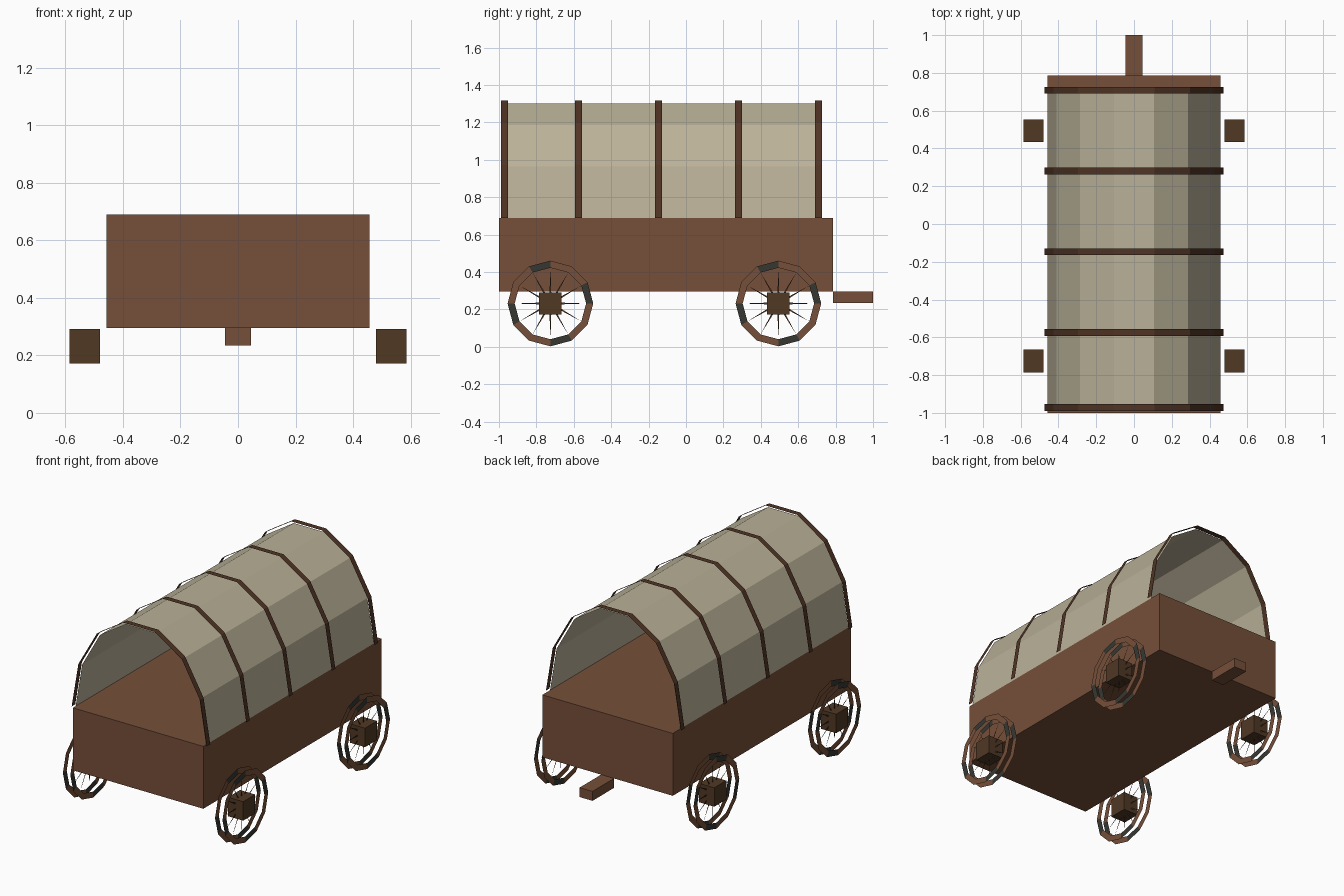
import bpy
from math import cos, sin, radians

cube = bpy.data.objects.get("Cube")
if cube:
    bpy.data.objects.remove(cube, do_unlink=True)


def material(name, rgb):
    # sRGB bytes to linear
    col = [((c / 255 + 0.055) / 1.055) ** 2.4 for c in rgb] + [1]
    m = bpy.data.materials.new(name)
    m.use_nodes = True
    m.diffuse_color = col
    m.node_tree.nodes["Principled BSDF"].inputs["Base Color"].default_value = col
    return m


WOOD = material("brown wood", (118, 79, 57))
DARK = material("dark wood", (80, 56, 36))
RIB = material("rib wood", (80, 52, 37))
CANVAS = material("canvas", (186, 177, 152))
IRON = material("dark iron", (54, 55, 49))


def make(name, verts, faces, *mats):
    me = bpy.data.meshes.new(name)
    me.from_pydata(verts, [], faces)
    for m in mats:
        me.materials.append(m)
    ob = bpy.data.objects.new(name, me)
    bpy.context.collection.objects.link(ob)
    return ob


def box(name, lo, hi, mat):
    bpy.ops.mesh.primitive_cube_add(size=1, location=[(a + b) / 2 for a, b in zip(lo, hi)])
    ob = bpy.context.object
    ob.name = name
    ob.scale = [b - a for a, b in zip(lo, hi)]
    ob.data.materials.append(mat)


def arch(name, half, y0, y1, mat):
    # open sheet over a mirrored half profile
    pts = half + [(-x, z) for x, z in reversed(half)]
    n = len(pts)
    verts = [(x, y, z) for y in (y0, y1) for x, z in pts]
    make(name, verts, [(i, i + 1, n + i + 1, n + i) for i in range(n - 1)], mat)


# Wagon body and tongue
box("wagon_body", (-0.457, -1, 0.295), (0.457, 0.785, 0.69), WOOD)
box("tongue", (-0.045, 0.785, 0.235), (0.045, 1, 0.295), WOOD)

# Canvas cover and the hoops around it
arch("canvas_cover", [(0.457, 0.69), (0.411, 0.965), (0.287, 1.185), (0.105, 1.302)],
     -0.972, 0.708, CANVAS)
hoop = [(0.473, 0.69), (0.426, 0.972), (0.297, 1.198), (0.109, 1.318)]
for i, y in enumerate((-0.971, -0.575, -0.147, 0.281, 0.708)):
    arch(f"hoop_{i + 1}", hoop, y - 0.018, y + 0.018, RIB)

# Wheels: hub block, two flat rims and thin tapered spokes
SIDES, OUTER, INNER, HUB_Z = 12, 0.229, 0.191, 0.232


def wheel(name, x, y):
    box(name + "_hub", (x - 0.053, y - 0.06, HUB_Z - 0.06),
        (x + 0.053, y + 0.06, HUB_Z + 0.06), DARK)

    def polar(r, a, px):
        return (px, y + r * cos(a), HUB_Z + r * sin(a))

    step = radians(360 / SIDES)
    for side, dx in (("inner", -0.026), ("outer", 0.026)):
        verts = [polar(r, i * step, x + dx) for r in (OUTER, INNER) for i in range(SIDES)]
        faces = [(i, (i + 1) % SIDES, SIDES + (i + 1) % SIDES, SIDES + i) for i in range(SIDES)]
        rim = make(f"{name}_{side}_rim", verts, faces, WOOD, IRON)
        for p in rim.data.polygons:
            p.material_index = int(p.index % 3 == 0)
    verts, faces = [], []
    for i in range(SIDES):
        a = i * step
        verts += [polar(0.05, a - 0.1, x), polar(0.05, a + 0.1, x), polar(INNER, a, x)]
        faces.append((3 * i, 3 * i + 1, 3 * i + 2))
    make(name + "_spokes", verts, faces, DARK)


for end, y in (("front", -0.725), ("back", 0.494)):
    for side, s in (("left", 1), ("right", -1)):
        wheel(f"{end}_{side}_wheel", s * 0.533, y)
